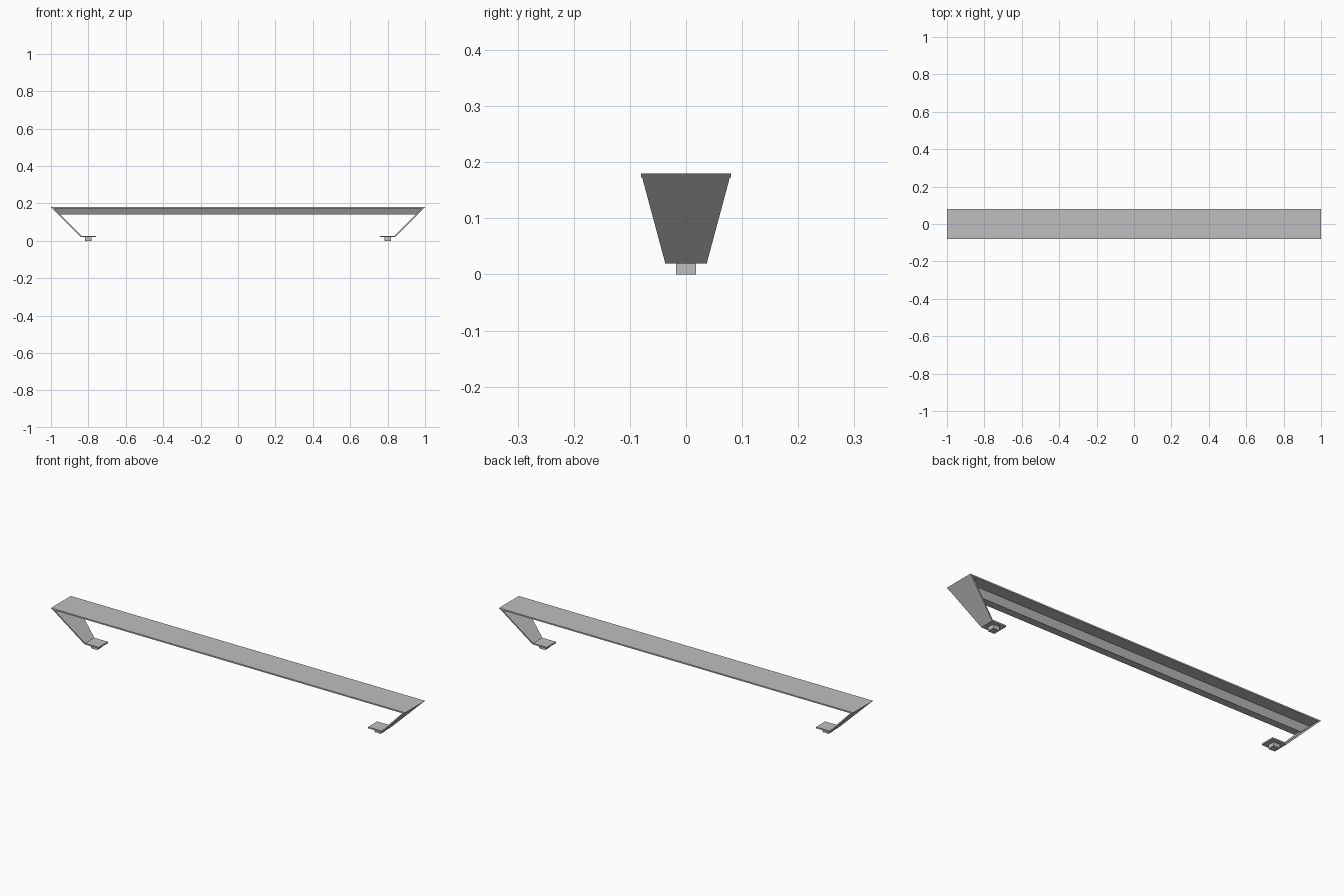
import bpy, bmesh

old = bpy.data.objects.get("Cube")
if old:
    bpy.data.objects.remove(old, do_unlink=True)

HEIGHT, HALF_WIDTH = 0.18, 0.08     # top of the bar
SHEET = 0.007                       # sheet thickness
FOOT_Z, FOOT_HALF = 0.02, 0.037     # underside of the foot plates
PAD = 0.018                         # half size of the square pads

steel = bpy.data.materials.new("brushed_grey")
steel.use_nodes = True
colour = (0.52, 0.52, 0.52, 1)
steel.diffuse_color = colour
steel.node_tree.nodes["Principled BSDF"].inputs["Base Color"].default_value = colour


def loft(name, sections):
    """Closed solid through matching rings of points."""
    bm = bmesh.new()
    rings = [[bm.verts.new(p) for p in ring] for ring in sections]
    for a, b in zip(rings, rings[1:]):
        for i in range(len(a)):
            j = (i + 1) % len(a)
            bm.faces.new((a[i], a[j], b[j], b[i]))
    bm.faces.new(rings[0])
    bm.faces.new(rings[-1])
    bmesh.ops.recalc_face_normals(bm, faces=bm.faces)
    mesh = bpy.data.meshes.new(name)
    bm.to_mesh(mesh)
    bm.free()
    mesh.materials.append(steel)
    obj = bpy.data.objects.new(name, mesh)
    bpy.context.collection.objects.link(obj)
    return obj


def reach(z):
    """Outer x of the 45 degree legs at height z."""
    return 1 - (HEIGHT - z)


def bar(name, profile, inset=0.0):
    """Long bar with a y-z profile and ends mitred to the legs."""
    return loft(name, [[(s * (reach(z) - inset), y, z) for y, z in profile]
                       for s in (-1, 1)])


# Flat top plate
under = HEIGHT - SHEET
bar("top_plate", [(-HALF_WIDTH, HEIGHT), (HALF_WIDTH, HEIGHT),
                  (HALF_WIDTH, under), (-HALF_WIDTH, under)])

# Wedge-shaped stiffening rib under the plate
bar("centre_rib", [(-0.019, under), (0.019, under), (0.001, 0.14), (-0.001, 0.14)],
    inset=SHEET)

# Bent sheet legs, tapering down to the foot plates, with square pads below
for side, s in (("left", 1), ("right", -1)):
    bend = reach(FOOT_Z)
    path = [  # outer x, outer z, inner x, inner z, half width
        (1, HEIGHT, 1 - SHEET * 1.414, HEIGHT, HALF_WIDTH),
        (bend, FOOT_Z, bend - SHEET * 0.414, FOOT_Z + SHEET, FOOT_HALF),
        (0.76, FOOT_Z, 0.76, FOOT_Z + SHEET, FOOT_HALF),
    ]
    loft(side + "_leg", [[(s * xo, -w, zo), (s * xo, w, zo),
                          (s * xi, w, zi), (s * xi, -w, zi)]
                         for xo, zo, xi, zi, w in path])
    loft(side + "_foot_pad", [[(s * 0.8 + u * PAD, v * PAD, z)
                               for u, v in ((-1, -1), (1, -1), (1, 1), (-1, 1))]
                              for z in (0, FOOT_Z)])
